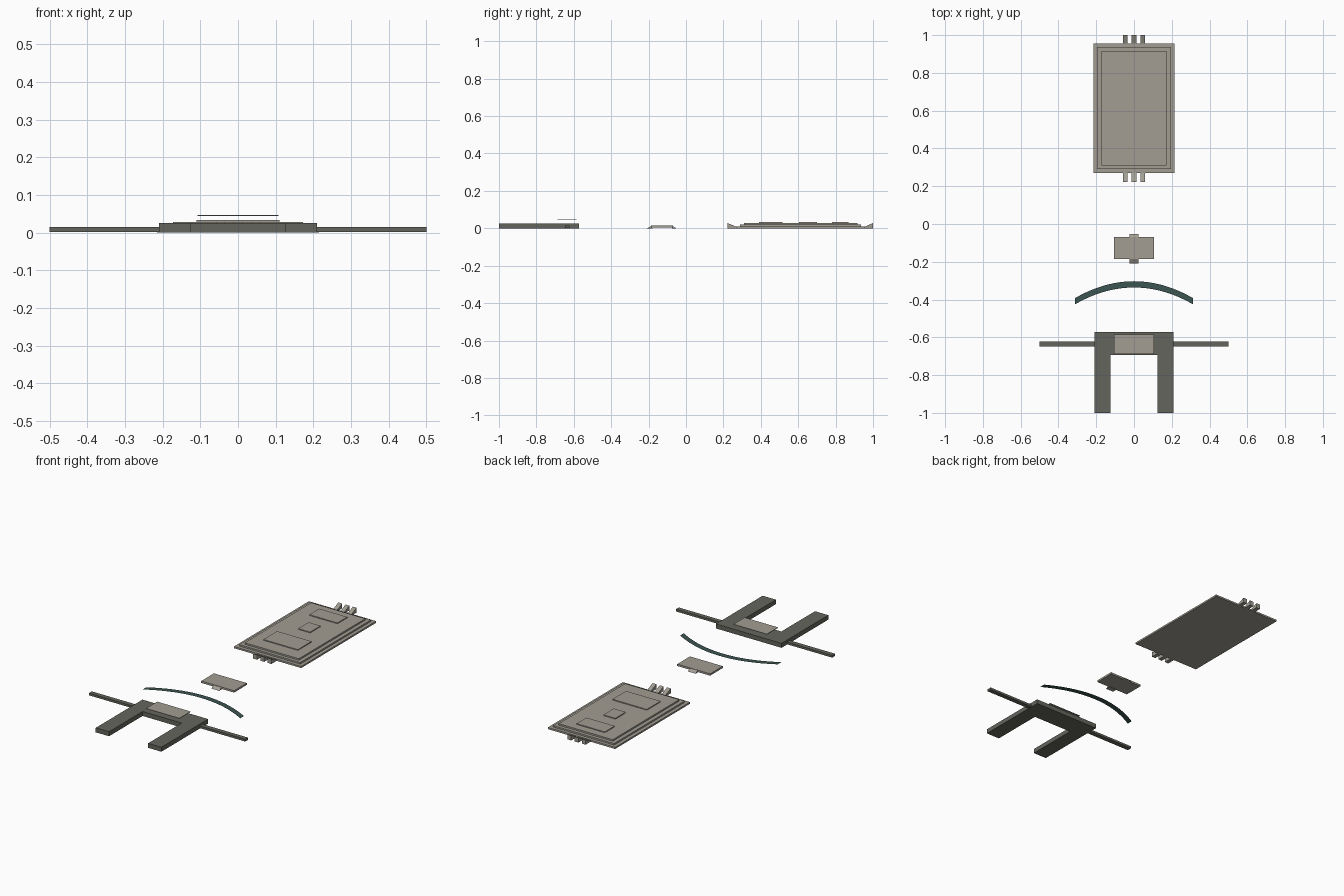
import bpy, bmesh

if "Cube" in bpy.data.objects:
    bpy.data.objects.remove(bpy.data.objects["Cube"])


def material(name, color):
    m = bpy.data.materials.new(name)
    m.diffuse_color = (*color, 1)
    m.use_nodes = True
    m.node_tree.nodes["Principled BSDF"].inputs["Base Color"].default_value = m.diffuse_color
    return m


LIGHT = material("warm_grey", (0.36, 0.34, 0.29))
DARK = material("dark_grey", (0.13, 0.13, 0.11))
TEAL = material("dark_teal", (0.045, 0.09, 0.085))


def finish(name, bm, mat):
    bmesh.ops.recalc_face_normals(bm, faces=bm.faces)
    me = bpy.data.meshes.new(name)
    bm.to_mesh(me)
    bm.free()
    me.materials.append(mat)
    ob = bpy.data.objects.new(name, me)
    bpy.context.collection.objects.link(ob)
    return ob


def prism(name, points, offset, mat):
    """Extrude a closed outline of 3D points along an offset vector."""
    bm = bmesh.new()
    face = bm.faces.new([bm.verts.new(p) for p in points])
    new = bmesh.ops.extrude_face_region(bm, geom=[face])["geom"]
    bmesh.ops.translate(bm, vec=offset,
                        verts=[v for v in new if isinstance(v, bmesh.types.BMVert)])
    return finish(name, bm, mat)


def box(name, x0, x1, y0, y1, z0, z1, mat):
    pts = [(x0, y0, z0), (x1, y0, z0), (x1, y1, z0), (x0, y1, z0)]
    return prism(name, pts, (0, 0, z1 - z0), mat)


def wedge(name, x0, x1, profile, mat):
    """Extrude a (y, z) profile across x."""
    return prism(name, [(x0, y, z) for y, z in profile], (x1 - x0, 0, 0), mat)


# Large stepped plate
for i, (hx, y0, y1, z0, z1) in enumerate([(0.215, 0.27, 0.955, 0, 0.01),
                                          (0.195, 0.29, 0.936, 0.01, 0.019),
                                          (0.173, 0.309, 0.916, 0.019, 0.028)]):
    box(f"plate_step_{i + 1}", -hx, hx, y0, y1, z0, z1, LIGHT)

# Thin raised pads on the plate
for i, (hx, y0, y1) in enumerate([(0.11, 0.39, 0.515), (0.038, 0.605, 0.7),
                                  (0.09, 0.78, 0.87)]):
    box(f"raised_pad_{i + 1}", -hx, hx, y0, y1, 0.028, 0.033, LIGHT)

# Flared lugs at both ends of the plate
for x in (-0.046, 0, 0.046):
    wedge("front_lug", x - 0.012, x + 0.012,
          [(0.222, 0), (0.275, 0), (0.27, 0.008), (0.222, 0.028)], LIGHT)
    wedge("back_lug", x - 0.012, x + 0.012,
          [(1.0, 0), (0.95, 0), (0.955, 0.008), (1.0, 0.028)], LIGHT)

# Small plate with sloping tabs
box("small_plate", -0.105, 0.105, -0.186, -0.07, 0.003, 0.014, LIGHT)
wedge("small_front_tab", -0.025, 0.025, [(-0.208, 0), (-0.18, 0), (-0.186, 0.012)], LIGHT)
wedge("small_back_tab", -0.025, 0.025, [(-0.052, 0), (-0.075, 0), (-0.07, 0.012)], LIGHT)

# Flat curved strip
bm = bmesh.new()
N = 24
rows = []
for i in range(N + 1):
    x = -0.312 + 0.624 * i / N
    y = -0.303 - 0.089 * (x / 0.312) ** 2
    rows.append((bm.verts.new((x, y, 0.001)), bm.verts.new((x, y - 0.033, 0.001))))
for a, b in zip(rows, rows[1:]):
    bm.faces.new((a[0], a[1], b[1], b[0]))
finish("curved_strip", bm, TEAL)

# Forked frame
fork = [(-0.21, -1), (-0.125, -1), (-0.125, -0.693), (0.125, -0.693),
        (0.125, -1), (0.21, -1), (0.21, -0.573), (-0.21, -0.573)]
prism("forked_frame", [(x, y, 0) for x, y in fork], (0, 0, 0.026), DARK)

# Side arms
for s, side in ((-1, "left"), (1, "right")):
    xa, xb = sorted((s * 0.205, s * 0.5))
    box(f"{side}_arm", xa, xb, -0.648, -0.622, 0.002, 0.015, DARK)

# Thin panel hovering above the frame
box("top_panel", -0.107, 0.107, -0.688, -0.586, 0.044, 0.047, LIGHT)
